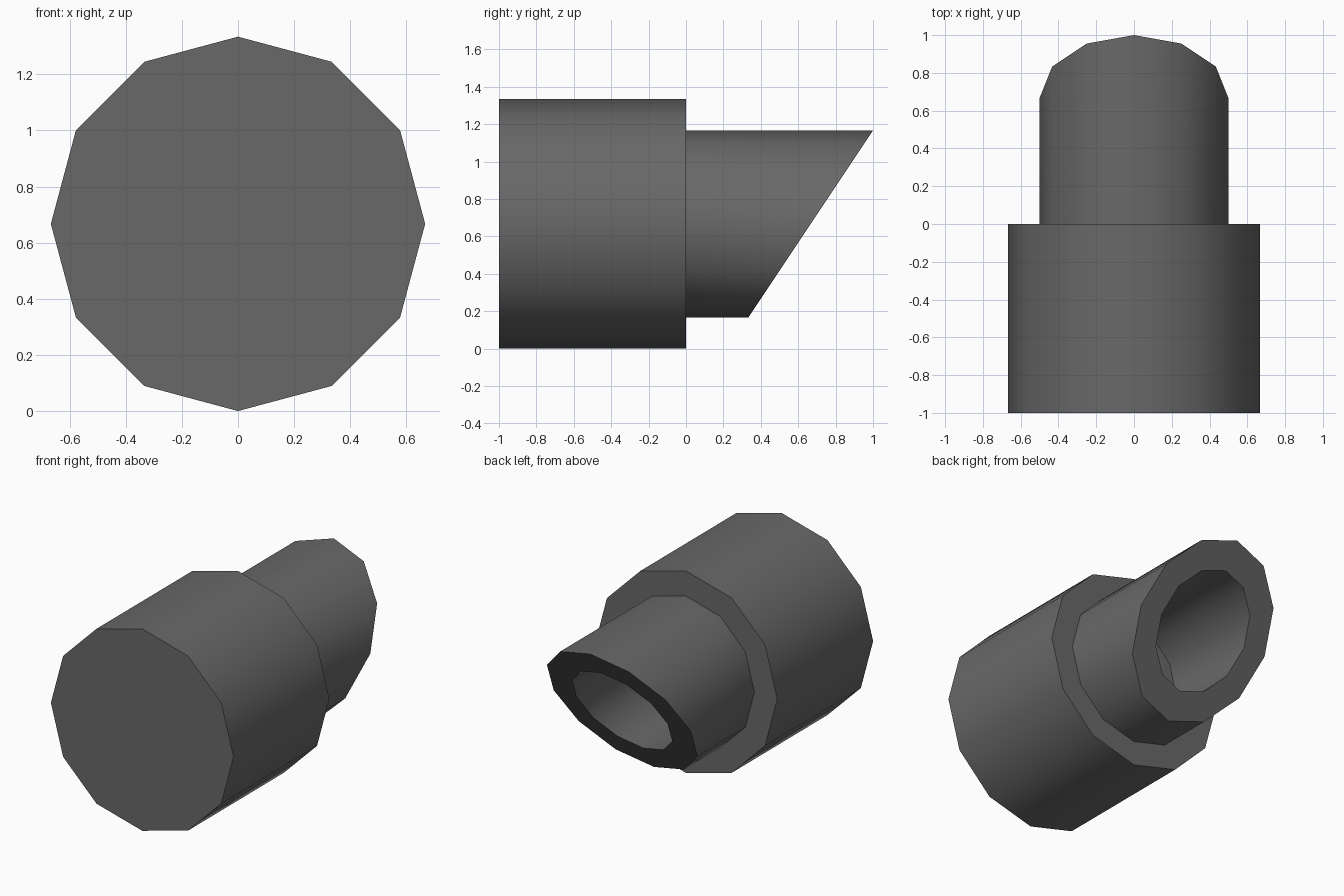
import bpy, bmesh, math

if "Cube" in bpy.data.objects:
    bpy.data.objects.remove(bpy.data.objects["Cube"])

SIDES = 12
AXIS_Z = 0.667

grey = bpy.data.materials.new("dark grey")
grey.diffuse_color = (0.14, 0.14, 0.14, 1)
grey.use_nodes = True
grey.node_tree.nodes["Principled BSDF"].inputs["Base Color"].default_value = grey.diffuse_color


def ring(bm, r, y_at):
    """Twelve-sided ring around the y axis; y_at gives y from height."""
    verts = []
    for i in range(SIDES):
        a = 2 * math.pi * i / SIDES
        z = r * math.sin(a)
        verts.append(bm.verts.new((r * math.cos(a), y_at(z), AXIS_Z + z)))
    return verts


def lathe(name, sections, caps):
    bm = bmesh.new()
    rings = [ring(bm, r, f) for r, f in sections]
    for a, b in zip(rings, rings[1:]):
        for i in range(SIDES):
            j = (i + 1) % SIDES
            bm.faces.new((a[i], a[j], b[j], b[i]))
    if caps:
        bm.faces.new(rings[0][::-1])
        bm.faces.new(rings[-1])
    bmesh.ops.recalc_face_normals(bm, faces=bm.faces)
    mesh = bpy.data.meshes.new(name)
    bm.to_mesh(mesh)
    bm.free()
    mesh.materials.append(grey)
    obj = bpy.data.objects.new(name, mesh)
    bpy.context.collection.objects.link(obj)
    bpy.ops.object.select_all(action='DESELECT')
    obj.select_set(True)
    bpy.context.view_layer.objects.active = obj
    bpy.ops.object.shade_smooth_by_angle(angle=math.radians(40))
    return obj


def flat(y):
    return lambda z: y


def slant(z):
    return 0.6667 + z * 0.6667


# Wide solid body
lathe("body", [(0.667, flat(-1)), (0.667, flat(0))], True)

# Narrow tube with slanted mouth: outer wall, rim, bore, closed under the body face
lathe("slanted_tube", [(0.5, flat(-0.005)), (0.5, slant), (0.333, slant),
                       (0.333, flat(-0.005)), (0.5, flat(-0.005))][:4], False)
bm = bmesh.new()
tube = bpy.data.objects["slanted_tube"].data
bm.from_mesh(tube)
bmesh.ops.recalc_face_normals(bm, faces=bm.faces)
# Make sure the outer wall faces outward
outer = max(bm.faces, key=lambda f: abs(f.calc_center_median().x))
if outer.normal.x * outer.calc_center_median().x < 0:
    bmesh.ops.reverse_faces(bm, faces=bm.faces)
bm.to_mesh(tube)
bm.free()
